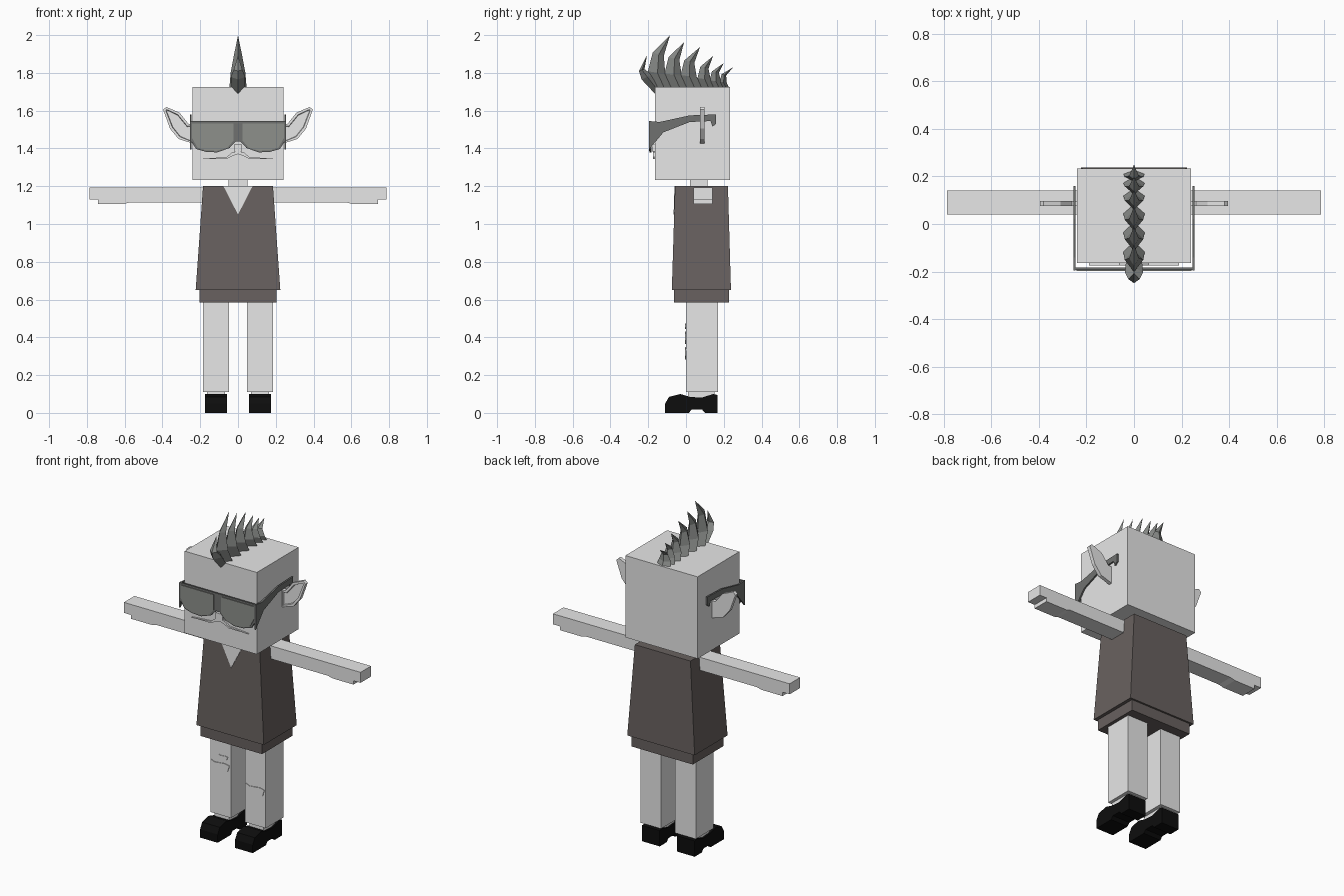
import bpy, bmesh
from mathutils import Vector

cube = bpy.data.objects.get("Cube")
if cube:
    bpy.data.objects.remove(cube, do_unlink=True)


def material(name, r, g, b):
    m = bpy.data.materials.new(name)
    m.use_nodes = True
    m.diffuse_color = (r, g, b, 1)
    m.node_tree.nodes["Principled BSDF"].inputs["Base Color"].default_value = (r, g, b, 1)
    return m


SKIN = material("pale grey", 0.8, 0.8, 0.8)
CLOTH = material("warm charcoal", 0.14, 0.12, 0.115)
HAIR = material("mid grey", 0.24, 0.25, 0.24)
FRAME = material("dark grey", 0.16, 0.165, 0.16)
LENS = material("lens grey", 0.27, 0.28, 0.26)
BLACK = material("black", 0.004, 0.004, 0.004)


def finish(name, bm, mat):
    bmesh.ops.recalc_face_normals(bm, faces=bm.faces)
    mesh = bpy.data.meshes.new(name)
    bm.to_mesh(mesh)
    bm.free()
    mesh.materials.append(mat)
    obj = bpy.data.objects.new(name, mesh)
    bpy.context.collection.objects.link(obj)
    return obj


def loft(name, rings, mat):
    """Skin a stack of equal-length rings and cap both ends."""
    bm = bmesh.new()
    loops = [[bm.verts.new(p) for p in ring] for ring in rings]
    n = len(loops[0])
    for a, b in zip(loops, loops[1:]):
        for i in range(n):
            j = (i + 1) % n
            bm.faces.new((a[i], a[j], b[j], b[i]))
    bm.faces.new(loops[0])
    bm.faces.new(loops[-1])
    return finish(name, bm, mat)


def rect(x0, x1, y0, y1, z):
    return [(x0, y0, z), (x1, y0, z), (x1, y1, z), (x0, y1, z)]


def box(name, x0, x1, y0, y1, z0, z1, mat):
    return loft(name, [rect(x0, x1, y0, y1, z0), rect(x0, x1, y0, y1, z1)], mat)


def front_prism(name, pts, y0, y1, mat, side=1):
    """Extrude an (x, z) outline along y."""
    return loft(name, [[(side * x, y, z) for x, z in pts] for y in (y0, y1)], mat)


def side_prism(name, pts, x0, x1, mat):
    """Extrude a (y, z) outline along x."""
    return loft(name, [[(x, y, z) for y, z in pts] for x in (x0, x1)], mat)


# Head, neck and face
box("head", -0.24, 0.24, -0.164, 0.233, 1.233, 1.725, SKIN)
box("neck", -0.05, 0.05, 0.02, 0.115, 1.19, 1.24, SKIN)
box("nose", -0.022, 0.022, -0.18, -0.16, 1.385, 1.42, SKIN)
moustache = [(0, 1.385), (0.03, 1.38), (0.06, 1.355), (0.19, 1.345),
             (0.06, 1.345), (0.03, 1.36), (0, 1.37)]

# Dress with its hem and open neckline
loft("dress", [rect(-0.224, 0.224, -0.075, 0.238, 0.65),
               rect(-0.185, 0.185, -0.058, 0.222, 1.2)], CLOTH)
box("dress_hem", -0.204, 0.204, -0.063, 0.227, 0.585, 0.66, CLOTH)
loft("neckline", [[(-0.077, y - 0.058, 1.2), (0.077, y - 0.058, 1.2), (0, y - 0.0627, 1.05)]
                  for y in (-0.003, 0.003)], SKIN)

# Outlines shared by the left and right sides
arm = [(0.18, 1.193), (0.787, 1.193), (0.787, 1.13), (0.74, 1.13),
       (0.74, 1.107), (0.6, 1.107), (0.57, 1.115), (0.18, 1.115)]
ear = [(0.235, 1.53), (0.262, 1.53), (0.31, 1.59), (0.38, 1.62), (0.396, 1.605),
       (0.36, 1.505), (0.315, 1.45), (0.235, 1.425)]
shoe = [(-0.11, 0), (-0.11, 0.05), (-0.09, 0.085), (-0.03, 0.1), (0.02, 0.085), (0.08, 0.08),
        (0.145, 0.1), (0.167, 0.095), (0.167, 0), (0.1, 0), (0.085, 0.018), (0.03, 0.018), (0.015, 0)]
temple = [(-0.195, 1.545), (-0.14, 1.54), (0.02, 1.575), (0.16, 1.58), (0.16, 1.53), (0.14, 1.515),
          (0.13, 1.545), (0.02, 1.54), (-0.12, 1.485), (-0.195, 1.395)]
lens = [(0.025, 1.533), (0.243, 1.533), (0.243, 1.455), (0.215, 1.405), (0.17, 1.39),
        (0.11, 1.387), (0.055, 1.405), (0.025, 1.44)]

for side, label in ((1, "left"), (-1, "right")):
    front_prism(label + "_moustache", moustache, -0.174, -0.16, SKIN, side)
    front_prism(label + "_arm", arm, 0.04, 0.14, SKIN, side)
    box(label + "_leg", side * 0.047, side * 0.184, 0, 0.17, 0.11, 0.59, SKIN)
    box(label + "_foot", side * 0.068, side * 0.164, 0.01, 0.15, 0.05, 0.11, SKIN)
    side_prism(label + "_shoe", shoe, side * 0.058, side * 0.175, BLACK)
    side_prism(label + "_glasses_temple", temple, side * 0.246, side * 0.255, FRAME)
    front_prism(label + "_lens", lens, -0.197, -0.19, LENS, side)

    # Ear with a hollowed front
    obj = front_prism(label + "_ear", ear, 0.075, 0.097, SKIN, side)
    bm = bmesh.new()
    bm.from_mesh(obj.data)
    front = [f for f in bm.faces if f.normal.y < -0.9]
    bmesh.ops.inset_region(bm, faces=front, thickness=0.014, depth=0)
    bmesh.ops.inset_region(bm, faces=front, thickness=0.003, depth=-0.012)
    bm.to_mesh(obj.data)
    bm.free()

# Glasses front, one outline mirrored across the bridge
half = [(0.255, 1.545), (0.255, 1.45), (0.222, 1.397), (0.17, 1.382),
        (0.11, 1.379), (0.045, 1.402), (0.012, 1.438)]
front_prism("glasses_front", half + [(-x, z) for x, z in reversed(half)], -0.193, -0.183, FRAME)

# Knee patches
patch = [(-1, 0.9), (-0.6, 0.6), (0.5, 0.8), (1, 0.6), (0.8, -0.5), (0.3, -1), (-0.5, -0.9), (-0.9, -0.2)]
for name, cx, cz, w, h in (("right_knee_patch", -0.117, 0.4, 0.062, 0.034),
                           ("right_small_patch", -0.097, 0.46, 0.03, 0.016),
                           ("left_knee_patch", 0.116, 0.317, 0.062, 0.034)):
    front_prism(name, [(cx + w * x, cz + h * z) for x, z in patch], -0.004, 0.002, SKIN)


# Crest of curved spikes, each a diamond section swept to a point
def spike(name, rings, tip, width):
    bm = bmesh.new()
    loops = []
    for (yf, zf), (yb, zb), k in rings:
        f, b = Vector((0, yf, zf)), Vector((0, yb, zb))
        out = Vector((width * k, 0, 0))
        mid = f.lerp(b, 0.55)
        loops.append([bm.verts.new(p) for p in (f, mid + out, b, mid - out)])
    for a, b in zip(loops, loops[1:]):
        for i in range(4):
            j = (i + 1) % 4
            bm.faces.new((a[i], a[j], b[j], b[i]))
    point = bm.verts.new((0, *tip))
    for i in range(4):
        bm.faces.new((loops[-1][i], loops[-1][(i + 1) % 4], point))
    bm.faces.new(loops[0])
    finish(name, bm, HAIR)


spike("crest_spike_front", [((-0.16, 1.685), (-0.15, 1.74), 0.8), ((-0.235, 1.765), (-0.18, 1.79), 0.9),
                            ((-0.249, 1.81), (-0.22, 1.82), 0.55)], (-0.206, 1.894), 0.042)
crest = [(-0.165, -0.07, -0.085, 1.998), (-0.082, 0.012, -0.01, 1.963), (0, 0.088, 0.074, 1.937),
         (0.083, 0.155, 0.143, 1.889), (0.143, 0.205, 0.2, 1.852), (0.193, 0.232, 0.25, 1.83)]
base = 1.715
for i, (f, b, ty, tz) in enumerate(crest):
    h, w = tz - base, b - f
    rings = [((f, base), (b, base), 1),
             ((f - 0.13 * h, base + 0.33 * h), (b - 0.14 * h, base + 0.28 * h), 0.85),
             ((f - 0.04 * h, base + 0.68 * h), (f + 0.5 * w, base + 0.62 * h), 0.45)]
    spike(f"crest_spike_{i + 1}", rings, (ty, tz), 0.046)
